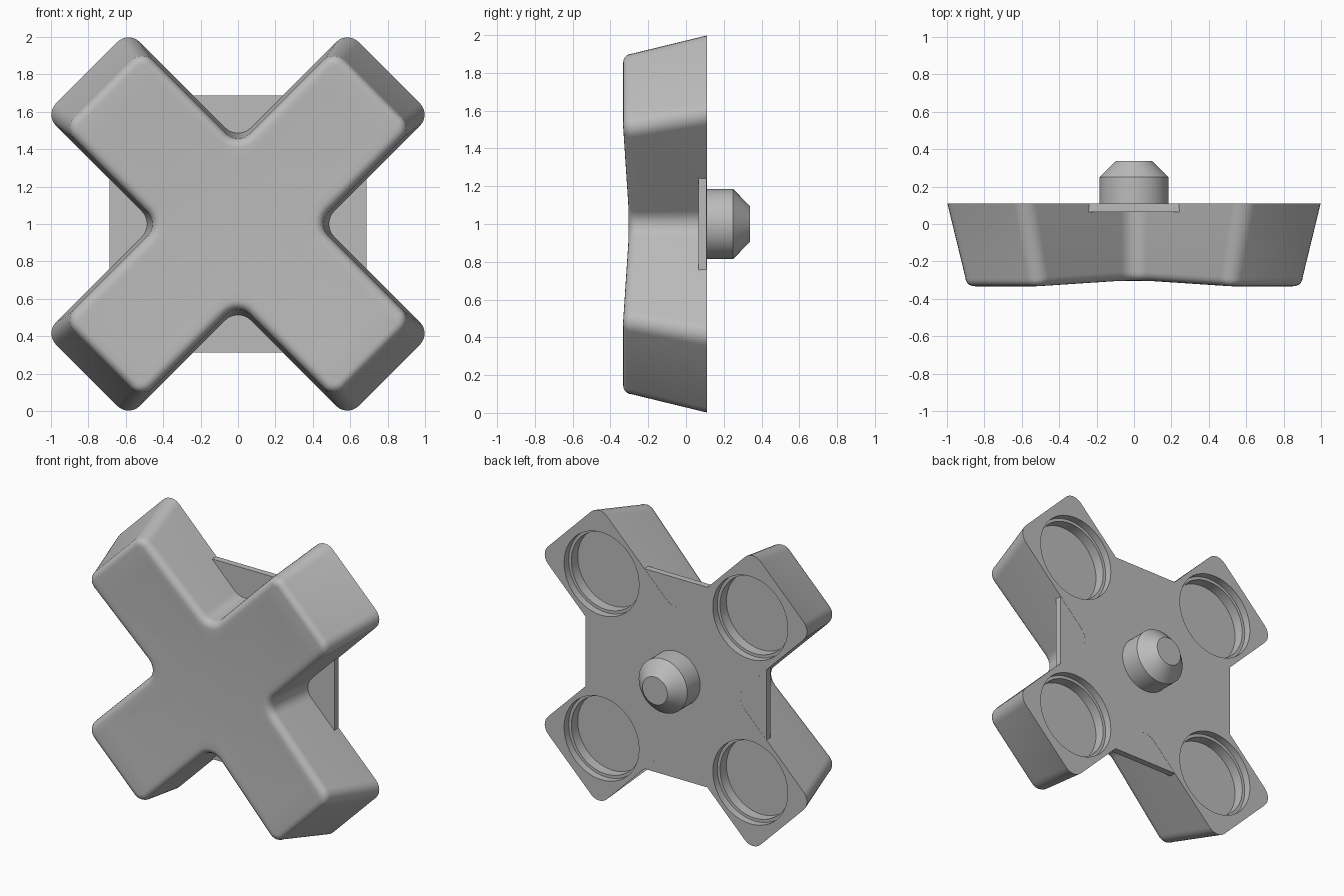
import bpy, bmesh, math
from mathutils import Vector, Matrix

cube = bpy.data.objects.get("Cube")
if cube:
    bpy.data.objects.remove(cube, do_unlink=True)

BACK, MID = 0.11, 1.0          # rear plane and height of the centre
grey = bpy.data.materials.new("plain_grey")
grey.use_nodes = True
COLOUR = (0.5, 0.5, 0.5, 1)
grey.diffuse_color = COLOUR
grey.node_tree.nodes["Principled BSDF"].inputs["Base Color"].default_value = COLOUR


def make_object(name, bm, angle=35):
    bmesh.ops.recalc_face_normals(bm, faces=bm.faces)
    mesh = bpy.data.meshes.new(name)
    bm.to_mesh(mesh)
    bm.free()
    mesh.materials.append(grey)
    ob = bpy.data.objects.new(name, mesh)
    bpy.context.collection.objects.link(ob)
    smooth(ob, angle)
    return ob


def smooth(ob, angle=35):
    bpy.ops.object.select_all(action='DESELECT')
    ob.select_set(True)
    bpy.context.view_layer.objects.active = ob
    bpy.ops.object.shade_smooth_by_angle(angle=math.radians(angle))


def bridge(bm, a, b):
    n = len(a)
    for i in range(n):
        j = (i + 1) % n
        bm.faces.new((a[i], a[j], b[j], b[i]))


def round_corner(prev, corner, nxt, radius, steps=6):
    """Arc replacing a right-angled corner."""
    p = (prev - corner).normalized() * radius
    q = (nxt - corner).normalized() * radius
    centre = corner + p + q
    return [centre - q * math.cos(t) - p * math.sin(t)
            for t in (math.pi / 2 * k / steps for k in range(steps + 1))]


def cross_outline(length, width, r_tip, r_notch):
    """Rounded cross with arms along the diagonals, as (x, z) vectors."""
    corners = []
    for k in range(4):
        turn = Matrix.Rotation(math.radians(45 + 90 * k), 2)
        for p, r in (((length, -width), r_tip), ((length, width), r_tip),
                     ((width, width), r_notch)):
            corners.append((turn @ Vector(p), r))
    points = []
    for i, (c, r) in enumerate(corners):
        nxt = corners[(i + 1) % len(corners)][0]
        points += round_corner(corners[i - 1][0], c, nxt, r)
    return points


def dish(p):
    return -0.298 - 0.035 * p.length_squared


def lathe(bm, profile, cx=0, cz=0, segments=48):
    """Closed solid turned about a y-parallel axis from (radius, y) pairs."""
    rings = []
    for r, y in profile:
        rings.append([bm.verts.new((cx + r * math.cos(a), y, MID + cz + r * math.sin(a)))
                      for a in (math.tau * k / segments for k in range(segments))])
    for a, b in zip(rings, rings[1:]):
        bridge(bm, a, b)
    bm.faces.new(rings[0])
    bm.faces.new(rings[-1])


# Cross body: drafted walls, rounded front edge, dished front face
bm = bmesh.new()
rings = []
back = cross_outline(1.144, 0.317, 0.085, 0.10)
rings.append([bm.verts.new((p.x, BACK, MID + p.y)) for p in back])
bevel = 0.05
for k in range(6):
    a = math.pi / 2 * k / 5
    d = bevel * (1 - math.cos(a))
    outline = cross_outline(1.025 - d, 0.297 - d, 0.08 - d, 0.09 + d)
    rings.append([bm.verts.new((p.x, dish(p) + bevel * (1 - math.sin(a)), MID + p.y))
                  for p in outline])
for k in range(7, 0, -1):
    ring = [p * k / 8 for p in outline]
    rings.append([bm.verts.new((p.x, dish(p), MID + p.y)) for p in ring])
for a, b in zip(rings, rings[1:]):
    bridge(bm, a, b)
tip = bm.verts.new((0, dish(Vector((0, 0))), MID))
last = rings[-1]
for i in range(len(last)):
    bm.faces.new((last[i], last[(i + 1) % len(last)], tip))
bm.faces.new(rings[0])
body = make_object("cross_body", bm)

# Square backing plate joining the arms
bm = bmesh.new()
bmesh.ops.create_cube(bm, size=1, matrix=Matrix.Translation((0, 0.087, MID))
                      @ Matrix.Diagonal((1.376, 0.044, 1.376, 1)))
plate = make_object("backing_plate", bm)

# Stepped round pockets in the back of each arm
bm = bmesh.new()
offset = 0.80 / math.sqrt(2)
for sx in (-1, 1):
    for sz in (-1, 1):
        lathe(bm, [(0.285, 0.2), (0.285, 0.06), (0.265, 0.06), (0.265, -0.01)],
              sx * offset, sz * offset)
cutter = make_object("pocket_cutter", bm)
cutter.hide_render = True
for ob in (body, plate):
    mod = ob.modifiers.new("pockets", 'BOOLEAN')
    mod.operation, mod.solver, mod.object = 'DIFFERENCE', 'EXACT', cutter
    bpy.context.view_layer.objects.active = ob
    bpy.ops.object.modifier_apply(modifier=mod.name)
    smooth(ob)
bpy.data.objects.remove(cutter, do_unlink=True)

# Central pivot peg with a tapered end
bm = bmesh.new()
lathe(bm, [(0.185, 0.08), (0.185, 0.25), (0.095, 0.338)])
make_object("pivot_peg", bm, 30)
